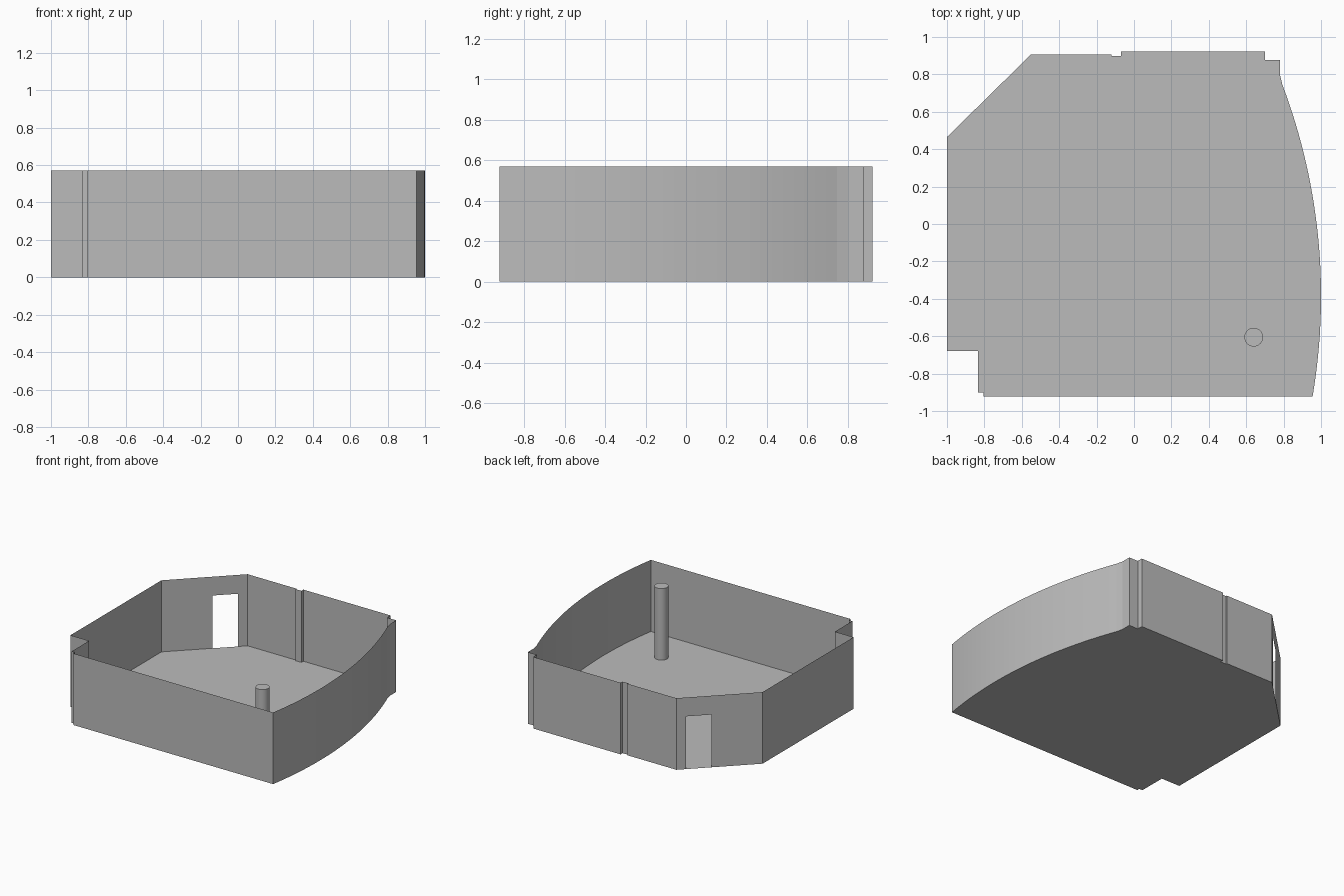
import bpy, bmesh, math

old = bpy.data.objects.get("Cube")
if old:
    bpy.data.objects.remove(old, do_unlink=True)

HEIGHT = 0.57
DOOR_TOP = 0.42
BACK = 0.922

grey = bpy.data.materials.new("plain grey")
grey.use_nodes = True
colour = (0.5, 0.5, 0.5, 1)
grey.diffuse_color = colour
grey.node_tree.nodes["Principled BSDF"].inputs["Base Color"].default_value = colour


def finish(bm, name):
    mesh = bpy.data.meshes.new(name)
    bm.to_mesh(mesh)
    bm.free()
    mesh.materials.append(grey)
    obj = bpy.data.objects.new(name, mesh)
    bpy.context.collection.objects.link(obj)
    return obj


def arc(start, end, bulge_x, steps):
    """Circular arc between two points whose outermost x is bulge_x."""
    a, b = math.sqrt(bulge_x - start[0]), math.sqrt(bulge_x - end[0])
    mid_y = start[1] + (end[1] - start[1]) * a / (a + b)
    radius = ((end[1] - mid_y) ** 2) / (2 * (bulge_x - end[0]))
    pts = [start]
    for i in range(1, steps):
        y = start[1] + (end[1] - start[1]) * i / steps
        pts.append((bulge_x - radius + math.sqrt(radius ** 2 - (y - mid_y) ** 2), y))
    return pts + [end]


# Room outline, counter-clockwise from the front wall
curve = arc((0.955, -BACK), (0.78, 0.80), 1.0, 32)
back_steps = [(0.78, 0.877), (0.70, 0.877), (0.70, BACK), (-0.07, BACK),
              (-0.07, 0.897), (-0.12, 0.897), (-0.12, 0.907)]
door_wall = [(-0.55, 0.907), (-1.0, 0.465)]
corner_notch = [(-1.0, -0.68), (-0.835, -0.68), (-0.835, -0.90),
                (-0.805, -0.90), (-0.805, -BACK)]
outline = curve + back_steps + door_wall + corner_notch

# Floor sheet
bm = bmesh.new()
bm.faces.new([bm.verts.new((x, y, 0)) for x, y in reversed(outline)])
finish(bm, "floor")

# Walls, with a doorway cut out of the slanted corner wall
bm = bmesh.new()
for i, a in enumerate(outline):
    b = outline[(i + 1) % len(outline)]
    profile = [(0, 0), (1, 0), (1, HEIGHT), (0, HEIGHT)]
    if a == door_wall[0]:
        profile[1:1] = [(0.11, 0), (0.11, DOOR_TOP), (0.41, DOOR_TOP), (0.41, 0)]
    bm.faces.new([bm.verts.new((a[0] + (b[0] - a[0]) * t,
                                a[1] + (b[1] - a[1]) * t, z)) for t, z in profile])
bmesh.ops.remove_doubles(bm, verts=bm.verts, dist=0.0005)
finish(bm, "walls")

# Round column
bm = bmesh.new()
bmesh.ops.create_cone(bm, cap_ends=True, segments=32, radius1=0.05, radius2=0.05, depth=HEIGHT)
column = finish(bm, "column")
column.location = (0.64, -0.605, HEIGHT / 2)
bpy.ops.object.select_all(action='DESELECT')
column.select_set(True)
bpy.context.view_layer.objects.active = column
bpy.ops.object.shade_smooth_by_angle(angle=math.radians(30))
